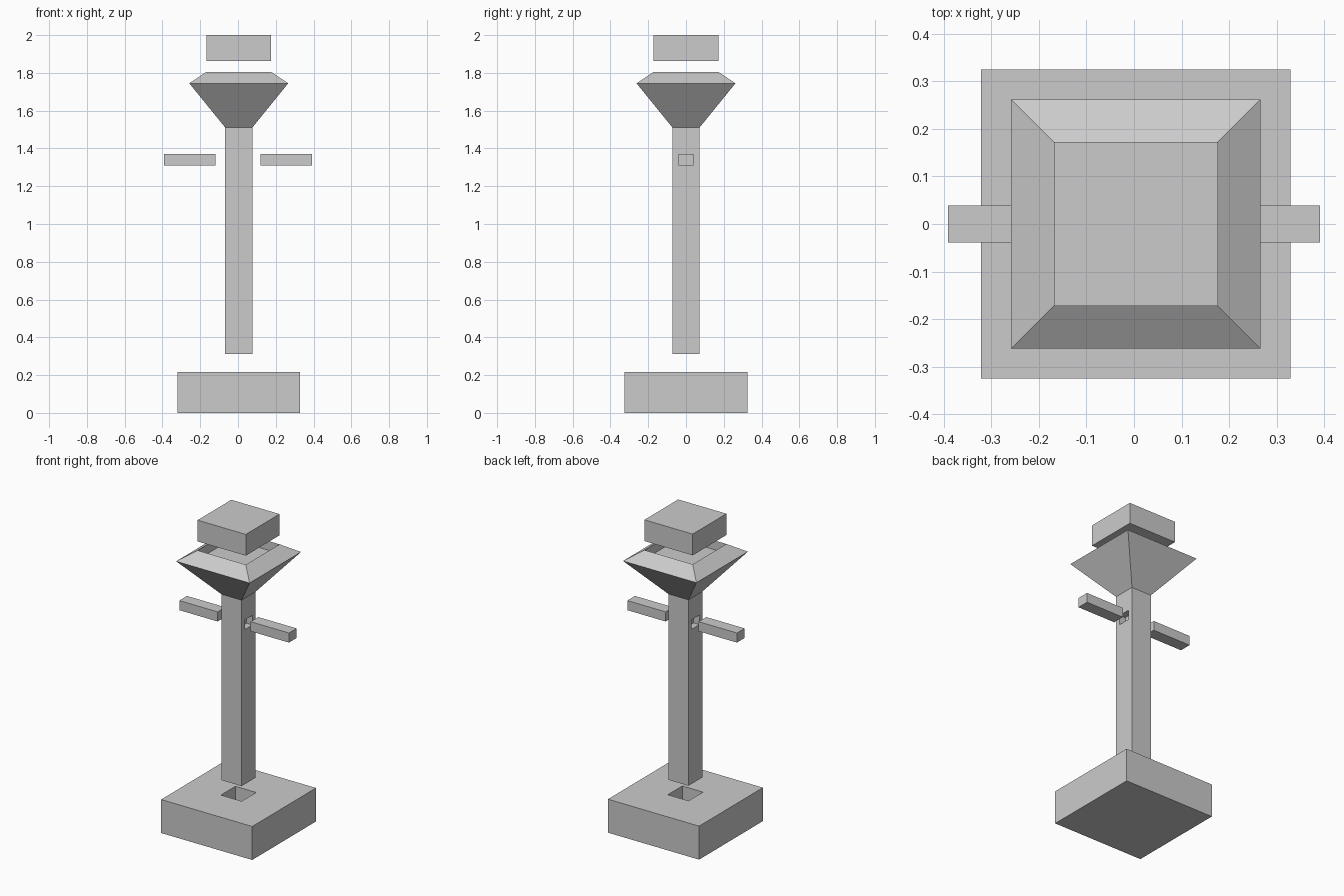
import bpy, bmesh

if "Cube" in bpy.data.objects:
    bpy.data.objects.remove(bpy.data.objects["Cube"])

CX = 0.004  # the post, base and cap sit a hair to the right of the arms


def add_object(name, bm):
    bmesh.ops.recalc_face_normals(bm, faces=bm.faces)
    mesh = bpy.data.meshes.new(name)
    bm.to_mesh(mesh)
    bm.free()
    obj = bpy.data.objects.new(name, mesh)
    bpy.context.collection.objects.link(obj)
    return obj


def square_loft(name, profile, cx=CX):
    """Closed solid through square rings given as (half width, height)."""
    bm = bmesh.new()
    rings = [[bm.verts.new((cx + sx * r, sy * r, z))
              for sx, sy in ((-1, -1), (1, -1), (1, 1), (-1, 1))]
             for r, z in profile]
    for a, b in zip(rings, rings[1:]):
        for i in range(4):
            j = (i + 1) % 4
            bm.faces.new((a[i], a[j], b[j], b[i]))
    bm.faces.new(rings[0][::-1])
    bm.faces.new(rings[-1])
    return add_object(name, bm)


def box(name, lo, hi):
    bm = bmesh.new()
    bmesh.ops.create_cube(bm, size=1)
    for v in bm.verts:
        v.co = [(a + b) / 2 + c * (b - a) for a, b, c in zip(lo, hi, v.co)]
    return add_object(name, bm)


# Base block with a square socket for the post
square_loft("base", [(0.325, 0), (0.325, 0.216), (0.074, 0.216), (0.074, 0.121)])

# Post flaring into the head, with a recess for the cap
post = square_loft("post_and_head", [(0.072, 0.312), (0.072, 1.511), (0.262, 1.745),
                                     (0.172, 1.805), (0.172, 1.745)])

# Cap block
square_loft("cap", [(0.172, 1.863), (0.172, 2.0)])

# Side arms and their matching sockets in the post
for side, s in (("left", -1), ("right", 1)):
    x0, x1 = sorted((s * 0.118, s * 0.391))
    box(side + "_arm", (x0, -0.039, 1.309), (x1, 0.039, 1.371))
    x0, x1 = sorted((CX + s * 0.03, CX + s * 0.1))
    cutter = box(side + "_socket_cutter", (x0, -0.039, 1.309), (x1, 0.039, 1.371))
    cutter.hide_render = True
    cutter.hide_viewport = True
    cut = post.modifiers.new(side + "_socket", 'BOOLEAN')
    cut.operation = 'DIFFERENCE'
    cut.solver = 'EXACT'
    cut.object = cutter
